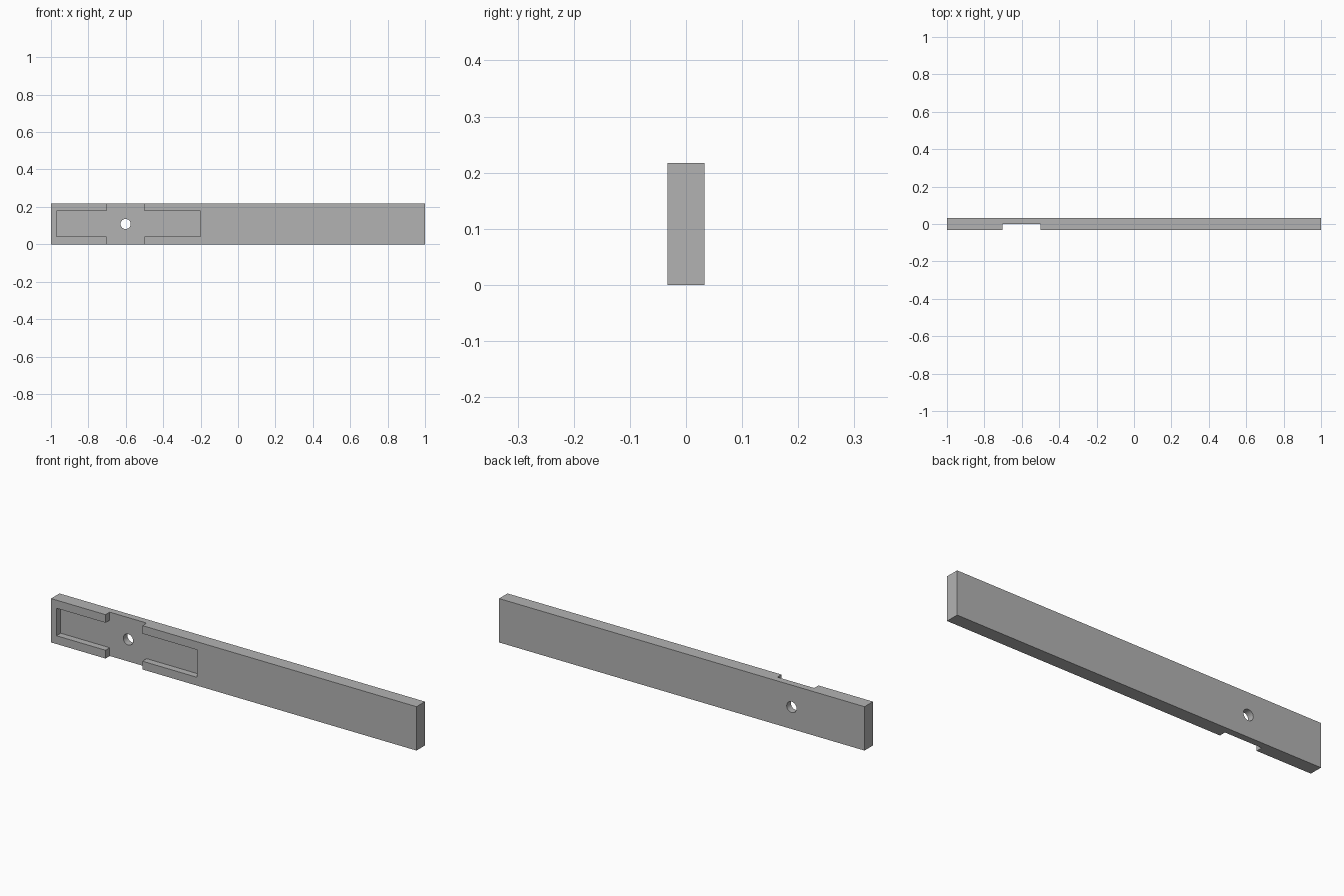
import bpy
import math

cube = bpy.data.objects.get("Cube")
if cube:
    bpy.data.objects.remove(cube, do_unlink=True)

HEIGHT, HALF_DEPTH = 0.217, 0.033
MID_Z = HEIGHT / 2

grey = bpy.data.materials.new("plain grey")
grey.use_nodes = True
colour = (0.45, 0.45, 0.45, 1)
grey.diffuse_color = colour
grey.node_tree.nodes["Principled BSDF"].inputs["Base Color"].default_value = colour


def box(name, x0, x1, y0, y1, z0, z1):
    bpy.ops.mesh.primitive_cube_add(
        size=1, location=((x0 + x1) / 2, (y0 + y1) / 2, (z0 + z1) / 2))
    ob = bpy.context.object
    ob.name = name
    ob.scale = (x1 - x0, y1 - y0, z1 - z0)
    bpy.ops.object.transform_apply(location=False, rotation=False, scale=True)
    ob.data.materials.append(grey)
    return ob


def cut(target, cutter):
    cutter.hide_render = True
    mod = target.modifiers.new(cutter.name, 'BOOLEAN')
    mod.operation = 'DIFFERENCE'
    mod.solver = 'EXACT'
    mod.object = cutter
    bpy.context.view_layer.objects.active = target
    bpy.ops.object.modifier_apply(modifier=mod.name)
    bpy.data.objects.remove(cutter, do_unlink=True)


# Long flat bar
bar = box("bar", -1, 1, -HALF_DEPTH, HALF_DEPTH, 0, HEIGHT)

# Long recess in the front, half the bar deep
cut(bar, box("recess_cutter", -0.97, -0.2, -0.1, 0, 0.041, 0.177))

# Cross slot running out through the top and bottom edges
cut(bar, box("slot_cutter", -0.702, -0.5, -0.1, 0, -0.1, HEIGHT + 0.1))

# Round hole through the middle of the slot
bpy.ops.mesh.primitive_cylinder_add(
    vertices=32, radius=0.027, depth=0.4, location=(-0.601, 0, MID_Z),
    rotation=(math.pi / 2, 0, 0))
hole = bpy.context.object
hole.name = "hole_cutter"
hole.data.materials.append(grey)
cut(bar, hole)

# Smooth hole wall, crisp edges elsewhere
bpy.ops.object.select_all(action='DESELECT')
bar.select_set(True)
bpy.context.view_layer.objects.active = bar
bpy.ops.object.shade_smooth_by_angle(angle=math.radians(30))
